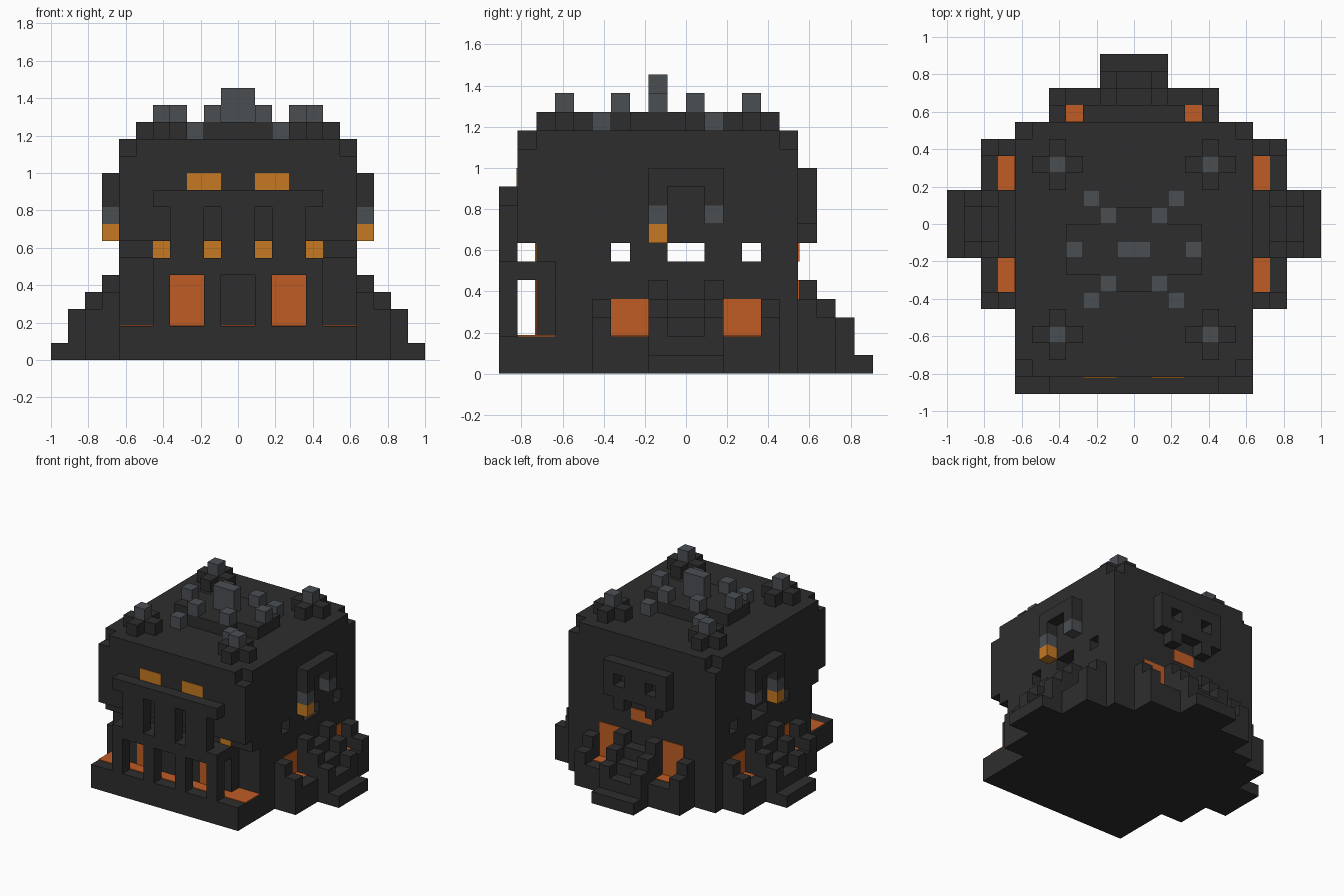
import bpy
import bmesh

U = 1 / 11          # size of one block
T = 0.06            # plate thickness in blocks

cube = bpy.data.objects.get("Cube")
if cube:
    bpy.data.objects.remove(cube, do_unlink=True)


def material(name, rgb):
    m = bpy.data.materials.new(name)
    m.use_nodes = True
    m.diffuse_color = (*rgb, 1)
    m.node_tree.nodes["Principled BSDF"].inputs["Base Color"].default_value = (*rgb, 1)
    return m


DARK = material("charcoal stone", (0.027, 0.027, 0.027))
GREY = material("slate grey", (0.07, 0.077, 0.086))
AMBER = material("amber glow", (0.56, 0.19, 0.016))
LAVA = material("lava orange", (0.53, 0.107, 0.018))


def part(name, mat, boxes, mirror=False):
    """One object from boxes (x0, x1, y0, y1, z0, z1) in block units."""
    boxes = list(boxes)
    if mirror:
        boxes += [(-b[1], -b[0], *b[2:]) for b in boxes]
    bm = bmesh.new()
    for x0, x1, y0, y1, z0, z1 in boxes:
        for v in bmesh.ops.create_cube(bm, size=1)["verts"]:
            v.co.x = (x1 if v.co.x > 0 else x0) * U
            v.co.y = (y1 if v.co.y > 0 else y0) * U
            v.co.z = (z1 if v.co.z > 0 else z0) * U
    mesh = bpy.data.meshes.new(name)
    bm.to_mesh(mesh)
    bm.free()
    mesh.materials.append(mat)
    ob = bpy.data.objects.new(name, mesh)
    bpy.context.collection.objects.link(ob)
    return ob


# Main body, with a row of see-through tunnels and notched top corners
part("lower_body", DARK, [(-7, 7, -10, 6, 0, 2), (-7, 7, -7, 6, 2, 6), (-5, 5, -8, -7, 2, 6)])
part("tunnel_walls", DARK, [(-7, 7, a, b, 6, 7) for a, b in ((-8, -4), (-3, -1), (1, 3), (4, 6))])
part("upper_body", DARK, [(-7, 7, -9, 6, 7, 12), (-6, 6, -9, 6, 12, 13), (-7, 7, -8, 5, 12, 13)])

# Front porch: pillars, lintel, hanging teeth and cornice
part("porch_pillars", DARK, [(1, 2, -10, -9, 2, 5), (4, 5, -10, -9, 2, 5)], True)
part("porch_lintel", DARK, [(-5, 5, -10, -8, 5, 6)])
part("porch_teeth", DARK, [(-1, 1, -10, -9, 6, 9), (2, 4, -10, -9, 6, 9)])
part("porch_teeth_right", DARK, [(-4, -2, -10, -9, 6, 9)])
part("porch_cornice", DARK, [(-5, 5, -10, -9, 9, 10)])
part("porch_lava_floor", LAVA, [(-7, 7, -9, -8, 2, 2 + T), (5, 7, -8, -7, 2, 2 + T),
                                (-7, -5, -8, -7, 2, 2 + T)])
part("porch_lava_windows", LAVA, [(2, 4, -8 - T, -8, 2, 5)], True)
part("slot_glow", AMBER, [(1, 2, -8 - T, -8, 6, 7), (4, 5, -8 - T, -8, 6, 7)], True)
part("front_eyes", AMBER, [(1, 3, -9 - T, -9, 10, 11)], True)


# Terraces with stairs and lava pools, laid out by distance from the wall
def on_side(sign):
    def place(d0, d1, t0, t1, z0, z1):
        x = sorted((sign * (7 + d0), sign * (7 + d1)))
        return (*x, t0, t1, z0, z1)
    return place


def on_back(d0, d1, t0, t1, z0, z1):
    return (t0, t1, 6 + d0, 6 + d1, z0, z1)


def terrace(name, place, glow_top):
    stone = [(0, 2, -5, 5, 0, 2), (2, 3, -2, 2, 0, 2), (3, 4, -2, 2, 0, 1),
             (0, 1, -1, 1, 2, 4), (1, 2, -1, 1, 2, 3)]
    lava = []
    for s in (-1, 1):
        def span(a, b):
            return sorted((s * a, s * b))
        stone += [(d, d + 1, *span(1, 2), 2, 5 - d) for d in range(3)]
        stone += [(d, d + 1, *span(4, 5), 2, 4 - d) for d in range(2)]
        lava += [(0, 1, *span(2, 4), 2, 2 + T), (0, T, *span(2, 4), 2, glow_top)]
    part(name + "_stairs", DARK, [place(*b) for b in stone])
    part(name + "_lava", LAVA, [place(*b) for b in lava])


terrace("left", on_side(1), 4)
terrace("right", on_side(-1), 4)
terrace("back", on_back, 5)

# Side arches with hanging lanterns
part("side_arches", DARK, [(7, 8, -2, 2, 10, 11), (7, 8, -2, -1, 9, 10), (7, 8, 1, 2, 9, 10)], True)
part("lantern_chains", GREY, [(7, 8, -2, -1, 8, 9), (7, 8, 1, 2, 8, 9)], True)
part("lanterns", AMBER, [(7, 8, -2, -1, 7, 8)], True)

# Back mask with two eye holes and an open mouth
part("back_mask", DARK, [(-3, 3, 6, 7, 10, 11), (-3, -2, 6, 7, 8, 10), (-1, 1, 6, 7, 9, 10),
                         (2, 3, 6, 7, 8, 10), (-2, 2, 6, 7, 8, 9)])
part("back_mask_jaw", DARK, [(1, 2, 6, 7, 7, 8)], True)
part("back_mouth_glow", LAVA, [(-1, 1, 6, 6 + T, 6, 7)])

# Roof: four corner spires on cross-shaped feet
feet, spires = [], []
for y in (-7, 3):
    feet += [(3, 6, y, y + 1, 13, 14), (4, 5, y - 1, y + 2, 13, 14)]
    spires.append((4, 5, y, y + 1, 14, 15))
part("corner_feet", DARK, feet, True)
part("corner_spires", GREY, spires, True)

# Roof: central crown
part("crown_base", DARK, [(-4, 4, -3, 0, 13, 14), (-2, 2, -4, 1, 13, 14)])
part("crown_peak", GREY, [(-1, 1, -2, -1, 14, 16)])
part("crown_spikes", GREY, [(3, 4, -2, -1, 14, 15), (1, 2, 0, 1, 14, 15), (1, 2, -4, -3, 14, 15),
                            (2, 3, 1, 2, 13, 14), (2, 3, -5, -4, 13, 14)], True)
